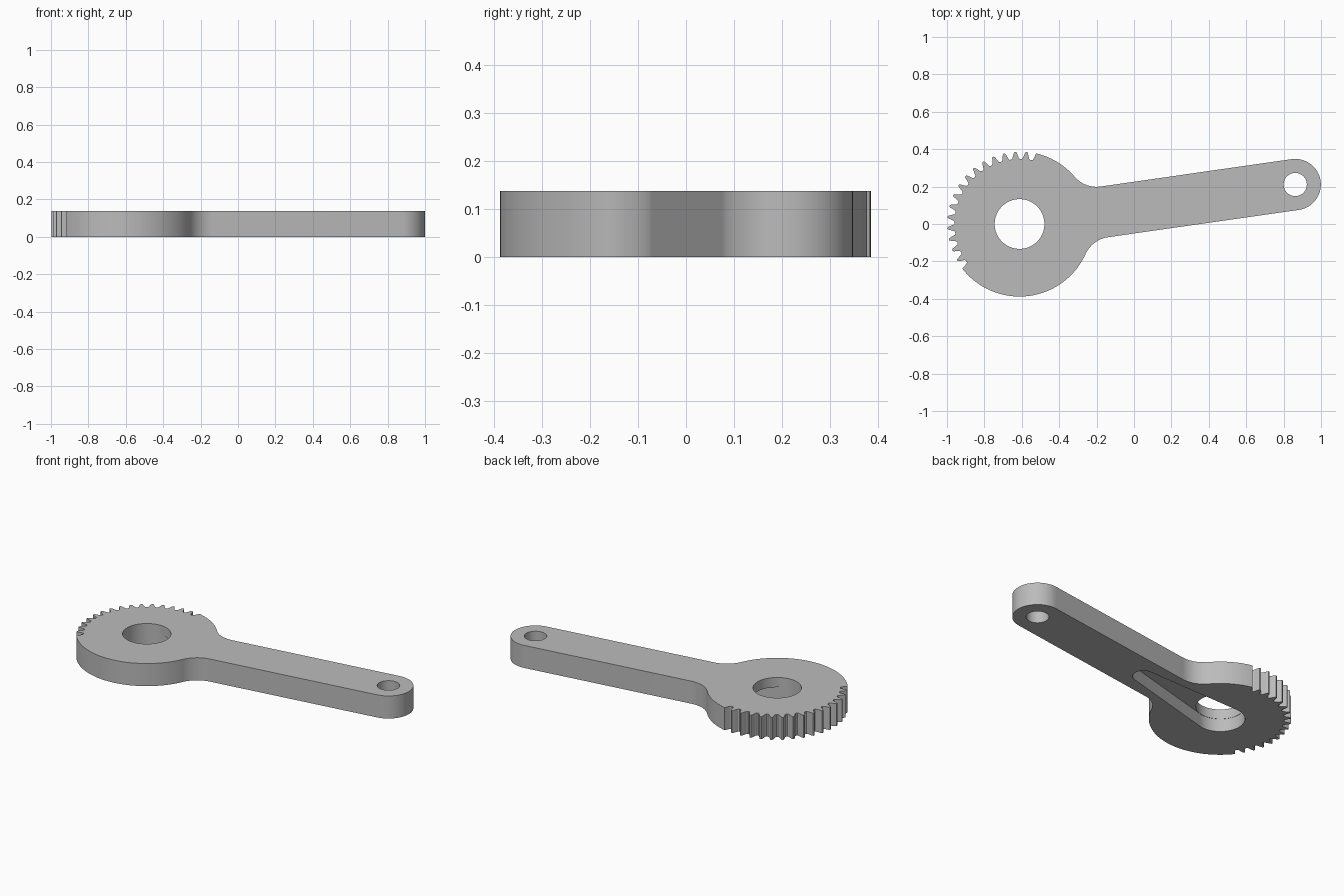
import bpy
import bmesh
from math import cos, sin, asin, atan2, sqrt, radians, degrees
from mathutils import Vector

cube = bpy.data.objects.get("Cube")
if cube:
    bpy.data.objects.remove(cube, do_unlink=True)

HEIGHT = 0.137
HUB, TIP = Vector((-0.612, 0)), Vector((0.862, 0.211))
HUB_R, TIP_R, FILLET_R = 0.388, 0.137, 0.155
ROOT_R = 0.347
TEETH, PITCH, FIRST_TOOTH = 15, 9.0, 84.4
ARM = TIP - HUB
ARM_ANGLE = degrees(atan2(ARM.y, ARM.x))


def polar(center, radius, angle):
    a = radians(angle)
    return center + Vector((cos(a), sin(a))) * radius


def arc(center, radius, start, end, steps):
    return [polar(center, radius, start + (end - start) * i / steps)
            for i in range(steps + 1)]


def prism(name, outline, bottom, top):
    """Extrude a closed counter-clockwise outline into a solid."""
    bm = bmesh.new()
    face = bm.faces.new([bm.verts.new((p.x, p.y, bottom)) for p in outline])
    moved = bmesh.ops.extrude_face_region(bm, geom=[face])["geom"]
    bmesh.ops.translate(bm, vec=(0, 0, top - bottom),
                        verts=[v for v in moved if isinstance(v, bmesh.types.BMVert)])
    bmesh.ops.recalc_face_normals(bm, faces=bm.faces)
    mesh = bpy.data.meshes.new(name)
    bm.to_mesh(mesh)
    bm.free()
    obj = bpy.data.objects.new(name, mesh)
    bpy.context.collection.objects.link(obj)
    return obj


def tooth_gap(angle):
    """Rounded notch between two teeth, listed counter-clockwise."""
    flank = [(3.9, HUB_R - 0.002), (3.3, HUB_R - 0.008), (2.3, ROOT_R + 0.015),
             (1.6, ROOT_R + 0.004), (0.7, ROOT_R)]
    return ([polar(HUB, r, angle - a) for a, r in flank]
            + [polar(HUB, r, angle + a) for a, r in reversed(flank)])


# Fillets that join the hub to the arm, placed along and across the arm
across = TIP_R + FILLET_R
along = sqrt((HUB_R + FILLET_R) ** 2 - across ** 2)
spread = degrees(asin(across / (HUB_R + FILLET_R)))
upper = polar(HUB, HUB_R + FILLET_R, ARM_ANGLE + spread)
lower = polar(HUB, HUB_R + FILLET_R, ARM_ANGLE - spread)

# Outline: arm end, upper fillet, toothed hub, lower fillet
outline = arc(TIP, TIP_R, ARM_ANGLE - 90, ARM_ANGLE + 90, 40)
outline += arc(upper, FILLET_R, ARM_ANGLE - 90, ARM_ANGLE + spread - 180, 20)
first_gap = FIRST_TOOTH - PITCH / 2
last_gap = first_gap + TEETH * PITCH
outline += arc(HUB, HUB_R, ARM_ANGLE + spread, first_gap - 3, 16)[1:]
for i in range(TEETH + 1):
    gap = tooth_gap(first_gap + i * PITCH)
    if i == 0:
        gap = gap[2:]
    if i == TEETH:
        gap = gap[:-2]
    outline += gap
outline += arc(HUB, HUB_R, last_gap + 3, 360 + ARM_ANGLE - spread, 50)
outline += arc(lower, FILLET_R, ARM_ANGLE - spread + 180, ARM_ANGLE + 90, 20)[1:]
lever = prism("toothed_lever", outline, 0, HEIGHT)

# Cutters: two through holes and a tapered pocket in the underside
POCKET_R, POCKET_END_R, POCKET_LENGTH = 0.1345, 0.06, 0.625
taper = degrees(asin((POCKET_R - POCKET_END_R) / POCKET_LENGTH))
pocket_end = polar(HUB, POCKET_LENGTH, ARM_ANGLE)
pocket = arc(pocket_end, POCKET_END_R,
             ARM_ANGLE - 90 + taper, ARM_ANGLE + 90 - taper, 24)
pocket += arc(HUB, POCKET_R, ARM_ANGLE + 90 - taper, ARM_ANGLE + 270 + taper, 48)
cutters = [
    prism("hub_hole_cutter", arc(HUB, 0.133, 0, 360, 64)[:-1], -0.1, HEIGHT + 0.1),
    prism("tip_hole_cutter", arc(TIP, 0.062, 0, 360, 48)[:-1], -0.1, HEIGHT + 0.1),
    prism("pocket_cutter", pocket, -0.1, 0.078),
]
bpy.ops.object.select_all(action="DESELECT")
lever.select_set(True)
bpy.context.view_layer.objects.active = lever
for cutter in cutters:
    cutter.hide_render = True
    cut = lever.modifiers.new(cutter.name, "BOOLEAN")
    cut.operation, cut.solver, cut.object = "DIFFERENCE", "EXACT", cutter
    bpy.ops.object.modifier_apply(modifier=cut.name)
    bpy.data.objects.remove(cutter, do_unlink=True)

# Plain grey finish
grey = bpy.data.materials.new("plain_grey")
grey.use_nodes = True
grey.diffuse_color = (0.5, 0.5, 0.5, 1)
grey.node_tree.nodes["Principled BSDF"].inputs["Base Color"].default_value = (0.5, 0.5, 0.5, 1)
lever.data.materials.clear()
lever.data.materials.append(grey)
bpy.ops.object.shade_smooth_by_angle(angle=radians(30))
